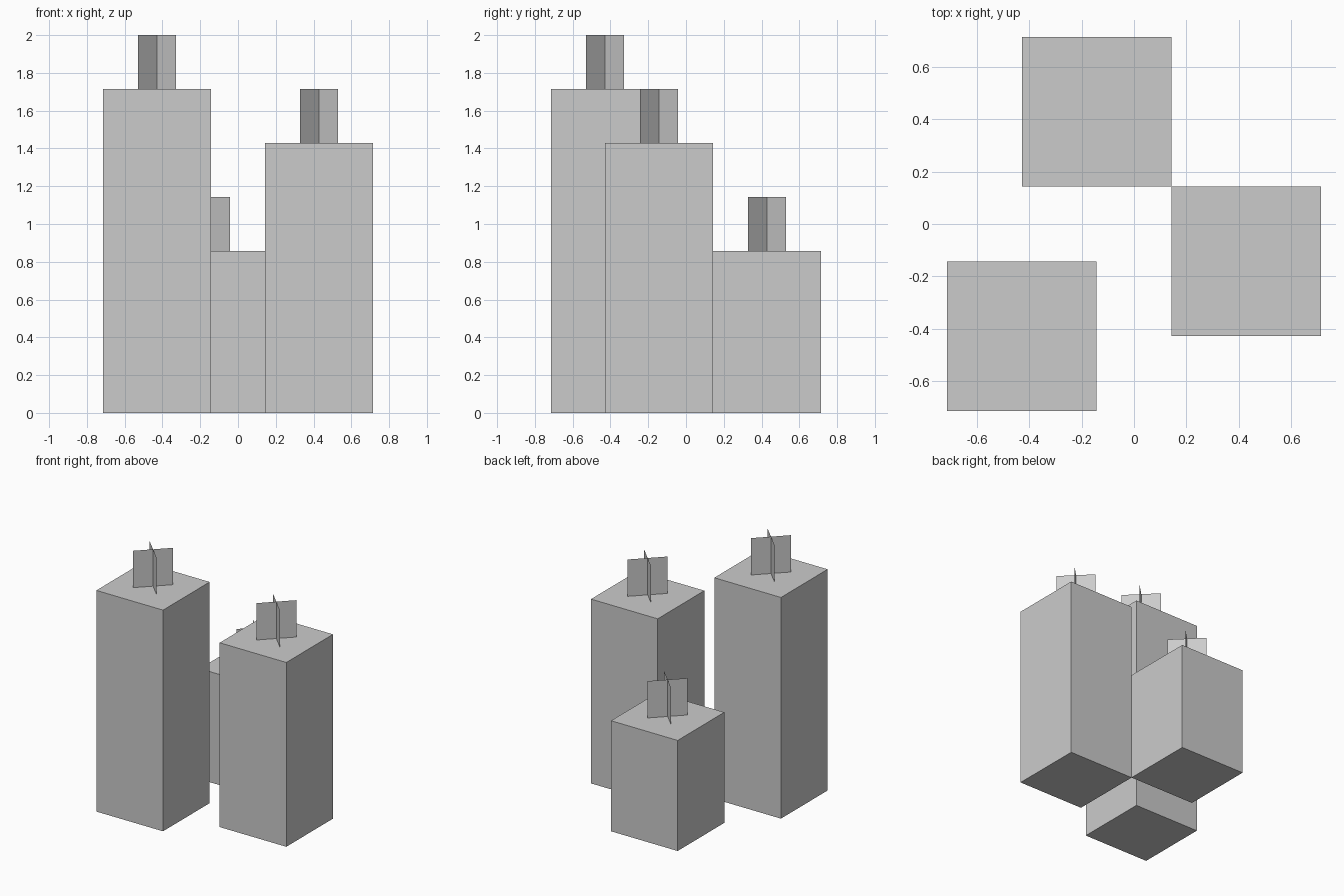
import bpy
import bmesh
from math import radians, cos, sin

if "Cube" in bpy.data.objects:
    bpy.data.objects.remove(bpy.data.objects["Cube"])

U = 2 / 7  # one modelling unit of the blocky grid


def make_object(name, bm):
    mesh = bpy.data.meshes.new(name)
    bm.to_mesh(mesh)
    bm.free()
    obj = bpy.data.objects.new(name, mesh)
    bpy.context.collection.objects.link(obj)
    return obj


def candle_body(name, x, y, height):
    # Square wax column standing on the ground
    bm = bmesh.new()
    bmesh.ops.create_cube(bm, size=1)
    bmesh.ops.translate(bm, verts=bm.verts, vec=(0, 0, 0.5))
    bmesh.ops.scale(bm, verts=bm.verts, vec=(2 * U, 2 * U, height))
    make_object(name, bm).location = (x, y, 0)


def candle_wick(name, x, y, base):
    # Two crossed paper-thin squares on the diagonals
    bm = bmesh.new()
    for angle in (45, -45):
        dx, dy = cos(radians(angle)) * U / 2, sin(radians(angle)) * U / 2
        corners = [(-dx, -dy, 0), (dx, dy, 0), (dx, dy, U), (-dx, -dy, U)]
        bm.faces.new([bm.verts.new(c) for c in corners])
    make_object(name, bm).location = (x, y, base)


# Label, centre x, centre y, wax height (in grid units)
candles = [
    ("tall", -1.5, -1.5, 6),
    ("medium", 1.5, -0.5, 5),
    ("short", -0.5, 1.5, 3),
]
for label, cx, cy, h in candles:
    candle_body(f"{label}_candle", cx * U, cy * U, h * U)
    candle_wick(f"{label}_wick", cx * U, cy * U, h * U)
